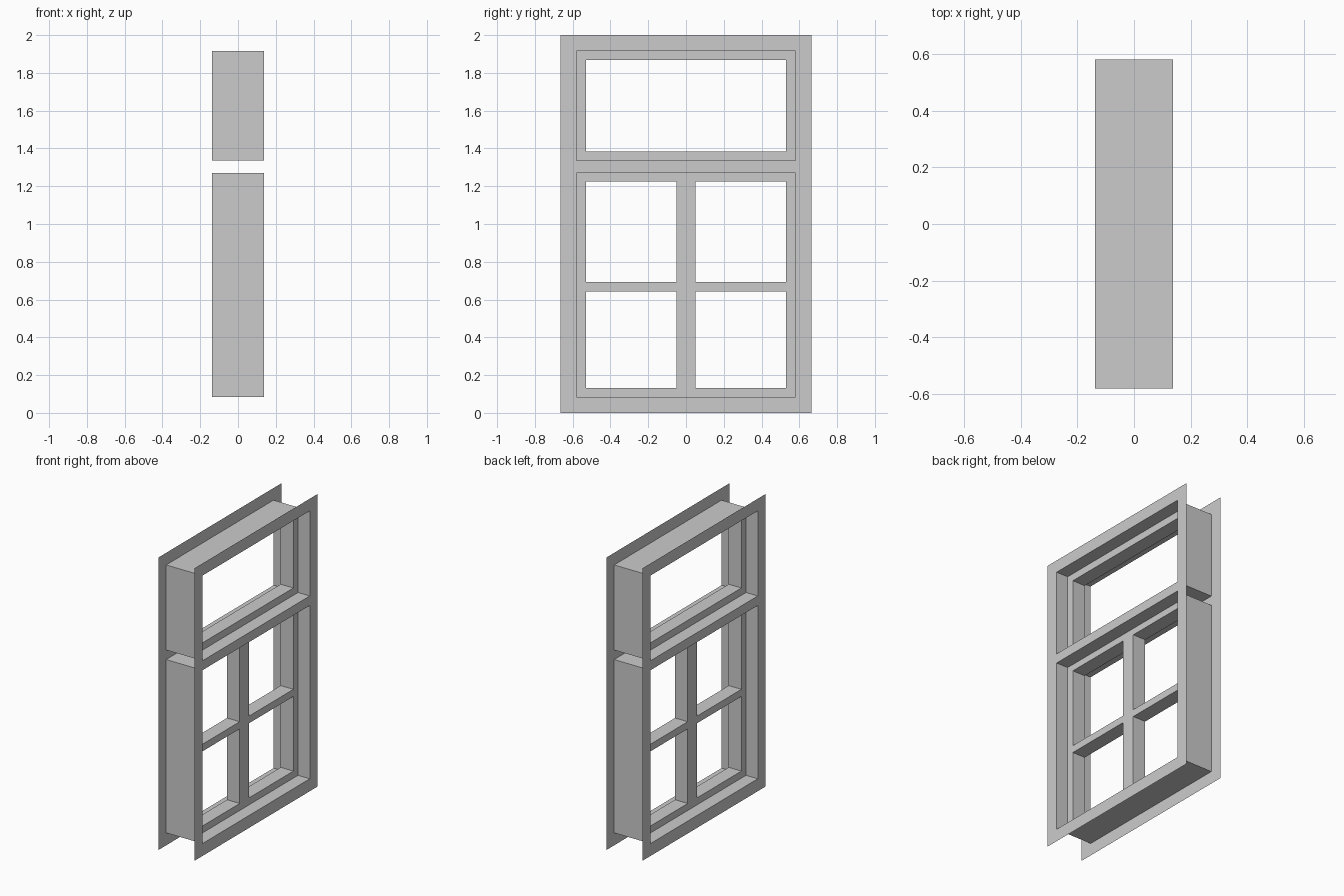
import bpy, bmesh

if "Cube" in bpy.data.objects:
    bpy.data.objects.remove(bpy.data.objects["Cube"])

D = 0.137          # half depth of the window box
S = 0.048          # half depth of the sashes
W, H = 0.58, 0.53  # half widths of the reveal and of the glass area
TOP = (1.335, 1.917)
LOW = (0.085, 1.27)


def finish(name, bm):
    bmesh.ops.remove_doubles(bm, verts=bm.verts, dist=1e-5)
    bmesh.ops.dissolve_limit(bm, angle_limit=0.01, verts=bm.verts, edges=bm.edges)
    me = bpy.data.meshes.new(name)
    bm.to_mesh(me)
    bm.free()
    ob = bpy.data.objects.new(name, me)
    bpy.context.collection.objects.link(ob)
    return ob


def quad(bm, pts):
    bm.faces.new([bm.verts.new(p) for p in pts])


def plate(bm, x, ys, zs, holes, side):
    """Flat grid of cells facing +x or -x, with the hole cells left open."""
    for i in range(len(ys) - 1):
        for j in range(len(zs) - 1):
            if (i, j) not in holes:
                a, b, c, d = ys[i], ys[i + 1], zs[j], zs[j + 1]
                pts = [(x, a, c), (x, b, c), (x, b, d), (x, a, d)]
                quad(bm, pts if side > 0 else pts[::-1])


def tube(bm, h, y0, y1, z0, z1):
    """Four walls lining an opening, facing inward."""
    c = [(y0, z0), (y1, z0), (y1, z1), (y0, z1)]
    for (ya, za), (yb, zb) in zip(c, c[1:] + c[:1]):
        quad(bm, [(h, ya, za), (-h, ya, za), (-h, yb, zb), (h, yb, zb)])


def sash(name, ys, zs, holes):
    bm = bmesh.new()
    for s in (1, -1):
        plate(bm, s * S, ys, zs, holes, s)
    for i, j in holes:
        tube(bm, S, ys[i], ys[i + 1], zs[j], zs[j + 1])
    finish(name, bm)


# Flat trim on both faces of the wall
for name, s in (("outer_trim", 1), ("inner_trim", -1)):
    bm = bmesh.new()
    plate(bm, s * D, [-0.665, -W, W, 0.665], [0, *LOW, *TOP, 2.0],
          {(1, 1), (1, 3)}, s)
    finish(name, bm)

# Reveals lining the two openings
for name, (z0, z1) in (("upper_reveal", TOP), ("lower_reveal", LOW)):
    bm = bmesh.new()
    tube(bm, D, -W, W, z0, z1)
    finish(name, bm)

# Upper single-pane sash and lower four-pane sash
sash("upper_sash", [-W, -H, H, W], [TOP[0], 1.385, 1.867, TOP[1]], {(1, 1)})
sash("lower_sash", [-W, -H, -0.05, 0.05, H, W],
     [LOW[0], 0.133, 0.643, 0.692, 1.225, LOW[1]],
     {(i, j) for i in (1, 3) for j in (1, 3)})
